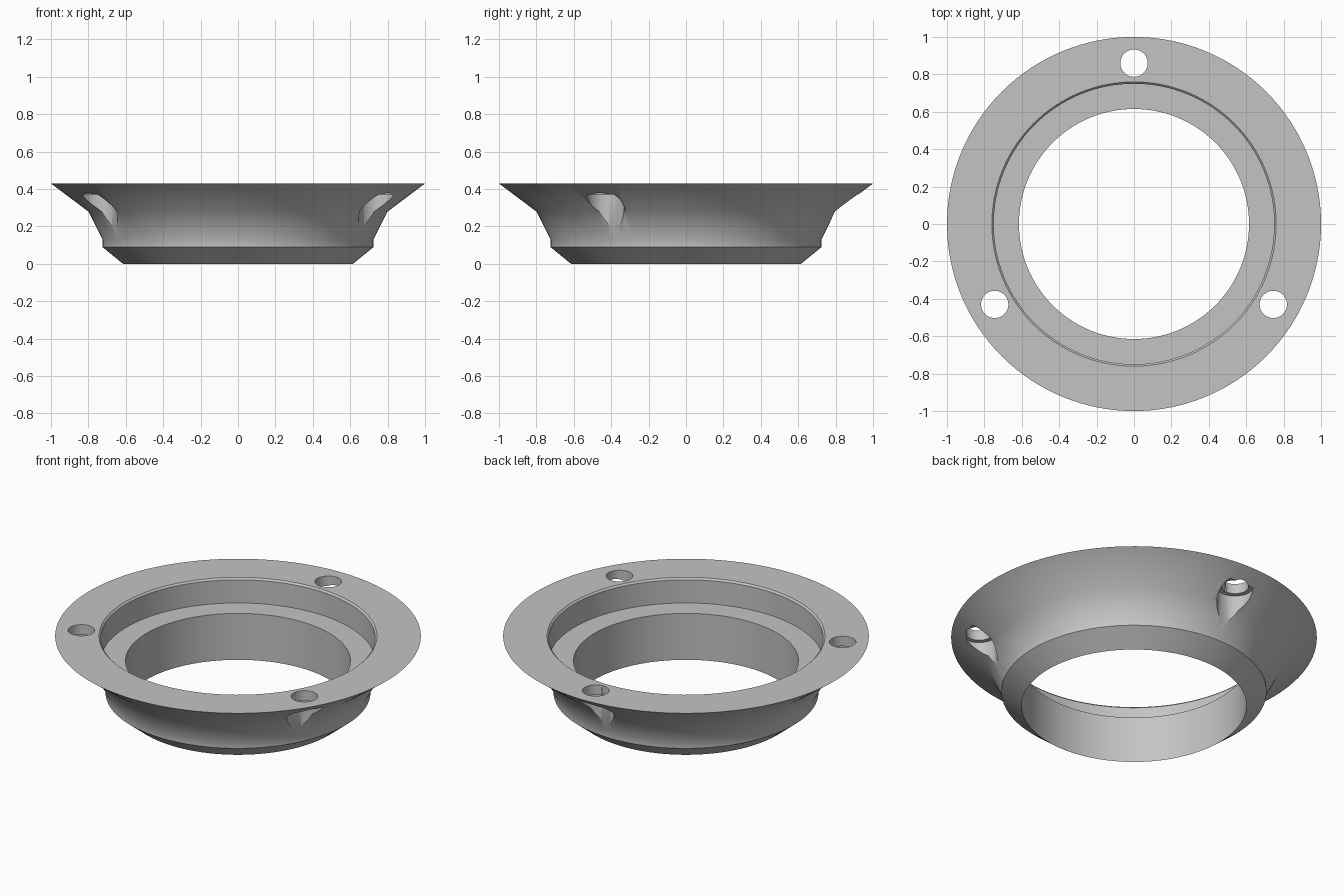
import bpy
import bmesh
from math import cos, sin, pi, radians

cube = bpy.data.objects.get("Cube")
if cube:
    bpy.data.objects.remove(cube, do_unlink=True)

SEGMENTS = 128

# Single plain grey finish
grey = bpy.data.materials.new("plain_grey")
grey.use_nodes = True
colour = (0.55, 0.55, 0.55, 1)
grey.diffuse_color = colour
grey.node_tree.nodes["Principled BSDF"].inputs["Base Color"].default_value = colour


def lathe(name, profile):
    """Revolve a closed (radius, height) profile around z."""
    bm = bmesh.new()
    rings = []
    for i in range(SEGMENTS):
        a = 2 * pi * i / SEGMENTS
        rings.append([bm.verts.new((r * cos(a), r * sin(a), z)) for r, z in profile])
    n = len(profile)
    for i in range(SEGMENTS):
        here, after = rings[i], rings[(i + 1) % SEGMENTS]
        for j in range(n):
            k = (j + 1) % n
            bm.faces.new((here[j], after[j], after[k], here[k]))
    bmesh.ops.recalc_face_normals(bm, faces=bm.faces)
    mesh = bpy.data.meshes.new(name)
    bm.to_mesh(mesh)
    bm.free()
    mesh.materials.append(grey)
    obj = bpy.data.objects.new(name, mesh)
    bpy.context.collection.objects.link(obj)
    return obj


def cut_cylinder(target, radius, x, y, bottom, top):
    """Subtract a vertical cylinder from the target."""
    bpy.ops.mesh.primitive_cylinder_add(
        vertices=48, radius=radius, depth=top - bottom,
        location=(x, y, (top + bottom) / 2))
    cutter = bpy.context.object
    cutter.name = "hole_cutter"
    cutter.hide_render = True
    cutter.data.materials.append(grey)
    mod = target.modifiers.new("hole", "BOOLEAN")
    mod.operation = "DIFFERENCE"
    mod.solver = "EXACT"
    mod.object = cutter
    bpy.ops.object.select_all(action="DESELECT")
    target.select_set(True)
    bpy.context.view_layer.objects.active = target
    bpy.ops.object.modifier_apply(modifier=mod.name)
    bpy.data.objects.remove(cutter, do_unlink=True)


# Flared ring: outer flank, flat flange, chamfered recess, ledge and bore
ring = lathe("flanged_ring", [
    (0.615, 0), (0.725, 0.09), (0.725, 0.13), (0.80, 0.28), (1.0, 0.43),
    (0.76, 0.43), (0.75, 0.42), (0.75, 0.28), (0.615, 0.28)])

# Three screw holes, each with a wider head pocket opening through the flank
for angle in (90, 210, 330):
    x, y = 0.86 * cos(radians(angle)), 0.86 * sin(radians(angle))
    cut_cylinder(ring, 0.073, x, y, 0.3, 0.5)
    cut_cylinder(ring, 0.1, x, y, 0.1, 0.37)

# Smooth round walls with crisp rims
bpy.ops.object.select_all(action="DESELECT")
ring.select_set(True)
bpy.context.view_layer.objects.active = ring
bpy.ops.object.shade_smooth_by_angle(angle=radians(30))
